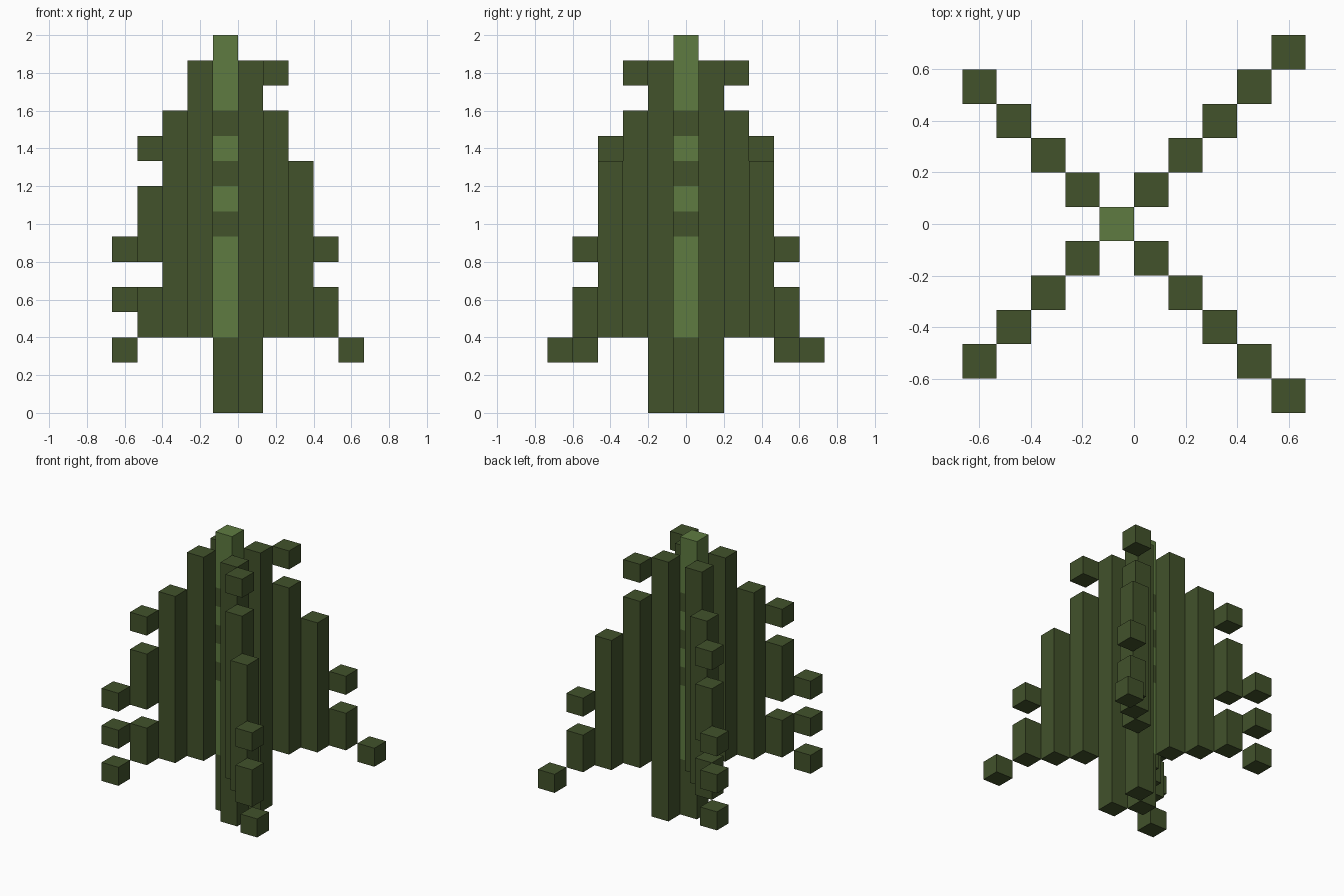
import bpy, bmesh
from mathutils import Matrix

if "Cube" in bpy.data.objects:
    bpy.data.objects.remove(bpy.data.objects["Cube"])

U = 2 / 15  # size of one block


def material(name, color):
    m = bpy.data.materials.new(name)
    m.diffuse_color = (*color, 1)
    m.use_nodes = True
    m.node_tree.nodes["Principled BSDF"].inputs["Base Color"].default_value = m.diffuse_color
    return m


dark = material("dark_green", (0.054, 0.084, 0.024))
light = material("light_green", (0.114, 0.198, 0.053))


def column(name, i, j, z0, z1, cuts=()):
    """Square column on block cell (i, j) from level z0 to z1, with level cuts."""
    bm = bmesh.new()
    bmesh.ops.create_cube(bm, size=1)
    bmesh.ops.transform(bm, verts=bm.verts, matrix=(
        Matrix.Translation(((i - 0.5) * U, j * U, (z0 + z1) / 2 * U))
        @ Matrix.Diagonal((U, U, (z1 - z0) * U, 1))))
    for c in cuts:
        bmesh.ops.bisect_plane(bm, geom=bm.verts[:] + bm.edges[:] + bm.faces[:],
                               plane_co=(0, 0, c * U), plane_no=(0, 0, 1))
    me = bpy.data.meshes.new(name)
    bm.to_mesh(me)
    bm.free()
    me.materials.append(dark)
    ob = bpy.data.objects.new(name, me)
    bpy.context.collection.objects.link(ob)
    return ob


# Central trunk: dark foot, light stem with three dark bands
trunk = column("trunk", 0, 0, 0, 15, cuts=(3, 7, 8, 9, 10, 11, 12))
trunk.data.materials.append(light)
for f in trunk.data.polygons:
    level = f.center.z / U
    banded = any(b < level < b + 1 for b in (7, 9, 11))
    f.material_index = 0 if level < 3 or banded else 1

# Leaf columns: cell offset along x -> (bottom, top) levels
branches = {
    -4: [(2, 3), (4, 5), (6, 7)],
    -3: [(3, 5), (6, 9), (10, 11)],
    -2: [(3, 12)],
    -1: [(3, 14)],
    1: [(0, 14)],
    2: [(3, 12), (13, 14)],
    3: [(3, 10)],
    4: [(3, 5), (6, 7)],
    5: [(2, 3)],
}

# Four diagonal arms, mirrored front to back
for i, spans in branches.items():
    for side, label in ((-1, "front"), (1, "back")):
        for z0, z1 in spans:
            column(f"leaf_column_{label}", i, side * abs(i), z0, z1)
